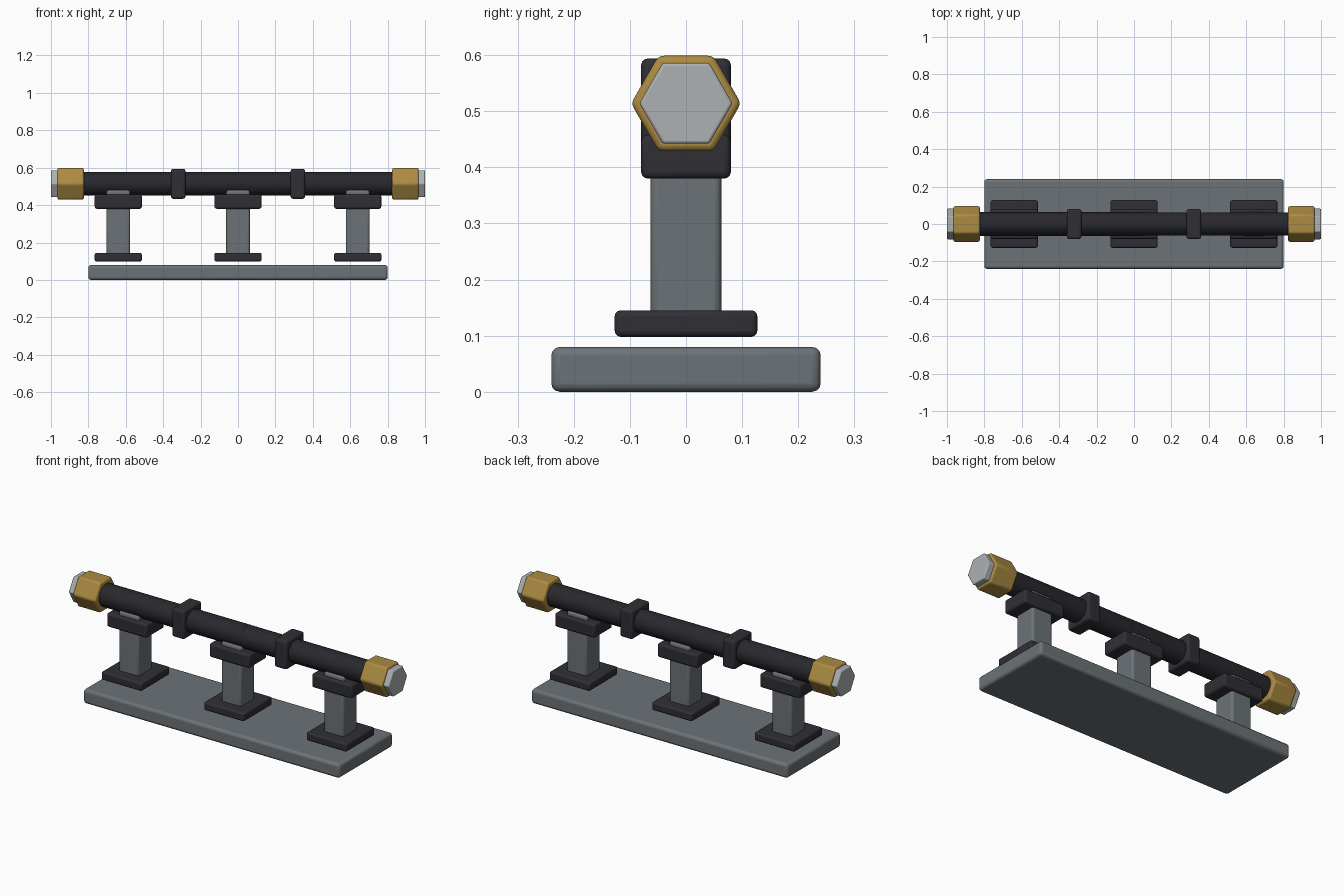
import bpy
import math

cube = bpy.data.objects.get("Cube")
if cube:
    bpy.data.objects.remove(cube, do_unlink=True)


def material(name, r, g, b, rough=0.6):
    mat = bpy.data.materials.new(name)
    mat.use_nodes = True
    mat.diffuse_color = (r, g, b, 1)
    bsdf = mat.node_tree.nodes["Principled BSDF"]
    bsdf.inputs["Base Color"].default_value = (r, g, b, 1)
    bsdf.inputs["Roughness"].default_value = rough
    return mat


GREY = material("slate grey", 0.15, 0.17, 0.185)
DARK = material("dark charcoal", 0.028, 0.028, 0.036)
BLACK = material("pipe black", 0.021, 0.021, 0.027)
BRASS = material("brass", 0.41, 0.26, 0.055)
STEEL = material("pale steel", 0.42, 0.44, 0.45)

AXIS_Z = 0.514      # height of the pipe axis


def finish(name, mat, bevel):
    obj = bpy.context.object
    obj.name = name
    obj.data.name = name
    obj.data.materials.append(mat)
    bpy.ops.object.transform_apply(location=False, rotation=True, scale=True)
    bpy.ops.object.shade_smooth_by_angle(angle=math.radians(35))
    if bevel:
        mod = obj.modifiers.new("Soft edges", "BEVEL")
        mod.width = bevel
        mod.segments = 3
        mod.limit_method = "ANGLE"
        mod.angle_limit = math.radians(35)
    return obj


def box(name, x, half_x, half_y, z0, z1, mat, bevel):
    bpy.ops.mesh.primitive_cube_add(size=2, location=(x, 0, (z0 + z1) / 2))
    bpy.context.object.scale = (half_x, half_y, (z1 - z0) / 2)
    return finish(name, mat, bevel)


def rod(name, x0, x1, radius, sides, mat, bevel):
    """Prism or cylinder lying along x, with corners pointing to +y and -y."""
    bpy.ops.mesh.primitive_cylinder_add(
        vertices=sides, radius=radius, depth=abs(x1 - x0),
        location=((x0 + x1) / 2, 0, AXIS_Z), rotation=(0, math.pi / 2, 0))
    return finish(name, mat, bevel)


# Base slab
box("base_slab", 0, 0.8, 0.24, 0, 0.08, GREY, 0.015)

# Three pedestals: foot, post and saddle
for side, x in (("right", -0.64), ("middle", 0), ("left", 0.64)):
    box(side + "_foot", x, 0.126, 0.127, 0.098, 0.145, DARK, 0.01)
    box(side + "_post", x, 0.063, 0.063, 0.12, 0.48, GREY, 0.012)
    box(side + "_saddle", x, 0.126, 0.08, 0.38, 0.458, DARK, 0.012)

# Pipe in two sections that meet just off centre
rod("right_pipe", -0.84, 0.06, 0.063, 32, BLACK, 0)
rod("left_pipe", 0.06, 0.84, 0.0625, 32, BLACK, 0)

# Clamps, hex nuts and hex end plugs, on both sides
for side, s in (("right", -1), ("left", 1)):
    box(side + "_clamp", s * 0.32, 0.039, 0.08,
        AXIS_Z - 0.08, AXIS_Z + 0.08, DARK, 0.012)
    rod(side + "_nut", s * 0.824, s * 0.966, 0.098, 6, BRASS, 0.01)
    rod(side + "_end_plug", s * 0.93, s * 1.0, 0.083, 6, STEEL, 0.005)
